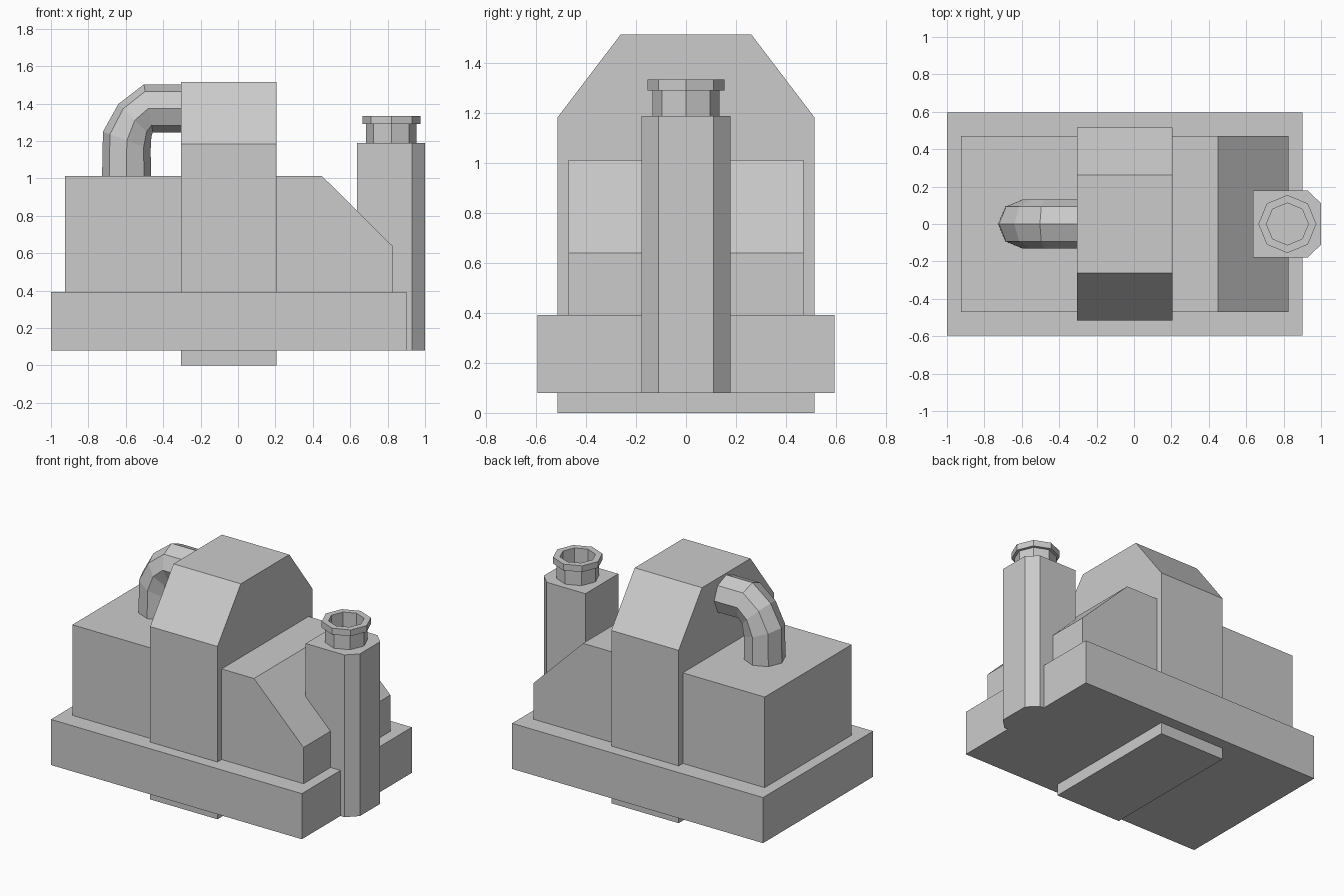
import bpy, bmesh
from math import cos, sin, pi
from mathutils import Vector

if "Cube" in bpy.data.objects:
    bpy.data.objects.remove(bpy.data.objects["Cube"])


def make_object(name, bm):
    bmesh.ops.recalc_face_normals(bm, faces=bm.faces)
    mesh = bpy.data.meshes.new(name)
    bm.to_mesh(mesh)
    bm.free()
    obj = bpy.data.objects.new(name, mesh)
    bpy.context.collection.objects.link(obj)
    return obj


def loft(name, rings):
    """Skin a list of equal-length point rings and cap both ends."""
    bm = bmesh.new()
    loops = [[bm.verts.new(p) for p in ring] for ring in rings]
    n = len(loops[0])
    for a, b in zip(loops, loops[1:]):
        for i in range(n):
            j = (i + 1) % n
            bm.faces.new((a[i], a[j], b[j], b[i]))
    bm.faces.new(loops[0])
    bm.faces.new(loops[-1])
    return make_object(name, bm)


def prism(name, profile, axis, lo, hi):
    """Extrude a 2D profile along the axis with the given index."""
    def place(p, d):
        co = list(p)
        co.insert(axis, d)
        return co
    return loft(name, [[place(p, d) for p in profile] for d in (lo, hi)])


X, Y, Z = 0, 1, 2
SIDES = 8
angles = [2 * pi * i / SIDES for i in range(SIDES)]

# Base slab
prism("base_slab", [(-1, -0.595), (0.9, -0.595), (0.9, 0.595), (-1, 0.595)], Z, 0.08, 0.392)

# Main body with sloped end
prism("main_body", [(-0.925, 0.392), (0.825, 0.392), (0.825, 0.64), (0.45, 1.012), (-0.925, 1.012)],
      Y, -0.47, 0.47)

# Central housing with chamfered shoulders, reaching the ground
prism("central_housing", [(-0.515, 0), (0.515, 0), (0.515, 1.183), (0.262, 1.515),
                          (-0.262, 1.515), (-0.515, 1.183)], X, -0.305, 0.205)

# Square column with two chamfered outer corners
prism("column", [(0.637, -0.178), (0.93, -0.178), (1, -0.11), (1, 0.11), (0.93, 0.178), (0.637, 0.178)],
      Z, 0.08, 1.19)

# Hollow octagonal outlet with a rim
outlet_profile = [(0.135, 1.185), (0.135, 1.292), (0.155, 1.292), (0.155, 1.335),
                  (0.112, 1.335), (0.112, 1.192)]
loft("outlet", [[(0.82 + r * cos(a), r * sin(a), z) for a in angles] for r, z in outlet_profile])

# Bent octagonal pipe: outer and inner bend points of each section
sections = [((-0.727, 1.0), (-0.465, 1.0)),
            ((-0.722, 1.25), (-0.467, 1.155)),
            ((-0.64, 1.398), (-0.463, 1.225)),
            ((-0.503, 1.503), (-0.455, 1.247)),
            ((-0.29, 1.503), (-0.29, 1.245))]
rings = []
for (ox, oz), (ix, iz) in sections:
    outer, inner = Vector((ox, 0, oz)), Vector((ix, 0, iz))
    mid, arm = (outer + inner) / 2, (outer - inner) / 2
    rings.append([mid + arm * cos(a) + Vector((0, 0.131 * sin(a), 0)) for a in angles])
loft("bent_pipe", rings)
